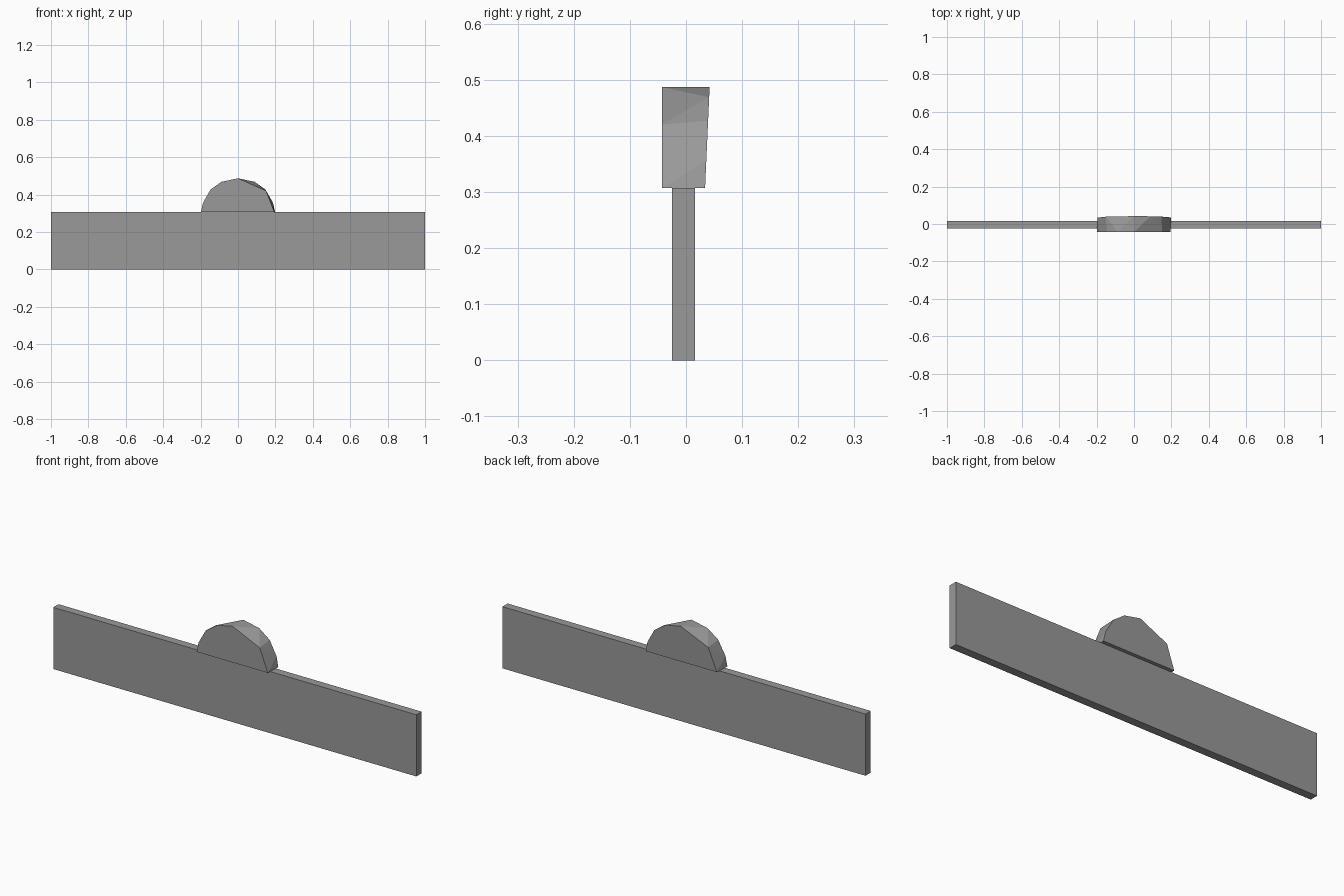
import bpy
import bmesh

cube = bpy.data.objects.get("Cube")
if cube:
    bpy.data.objects.remove(cube, do_unlink=True)

GREY = (0.32, 0.32, 0.32, 1)
stone = bpy.data.materials.new("stone_grey")
stone.use_nodes = True
stone.diffuse_color = GREY
stone.node_tree.nodes["Principled BSDF"].inputs["Base Color"].default_value = GREY


def add_object(name, bm):
    bmesh.ops.recalc_face_normals(bm, faces=bm.faces)
    mesh = bpy.data.meshes.new(name)
    bm.to_mesh(mesh)
    bm.free()
    mesh.materials.append(stone)
    obj = bpy.data.objects.new(name, mesh)
    bpy.context.collection.objects.link(obj)
    return obj


WALL_TOP = 0.307

# Long flat wall
bm = bmesh.new()
bmesh.ops.create_cube(bm, size=1)
for v in bm.verts:
    v.co.x *= 2
    v.co.y = 0.016 if v.co.y > 0 else -0.025
    v.co.z = WALL_TOP if v.co.z > 0 else 0
add_object("wall", bm)

# Half-round cap: each side has a full arc on one end and a chipped arc on the other
full_arc = [(0.198, WALL_TOP), (0.187, 0.357), (0.147, 0.427), (0.088, 0.469), (0, 0.487)]
chipped_arc = [(0.194, WALL_TOP), (0.15, 0.42)]

bm = bmesh.new()
for side in (-1, 1):
    outline = [(side * x, z) for x, z in full_arc]
    outline += [(-side * x, z) for x, z in chipped_arc]
    for x, z in outline:
        y = -0.043 if side < 0 else 0.034 + 0.045 * (z - WALL_TOP)
        bm.verts.new((x, y, z))
bmesh.ops.convex_hull(bm, input=bm.verts)
bmesh.ops.dissolve_limit(bm, angle_limit=0.01, verts=bm.verts, edges=bm.edges)
add_object("round_cap", bm)
